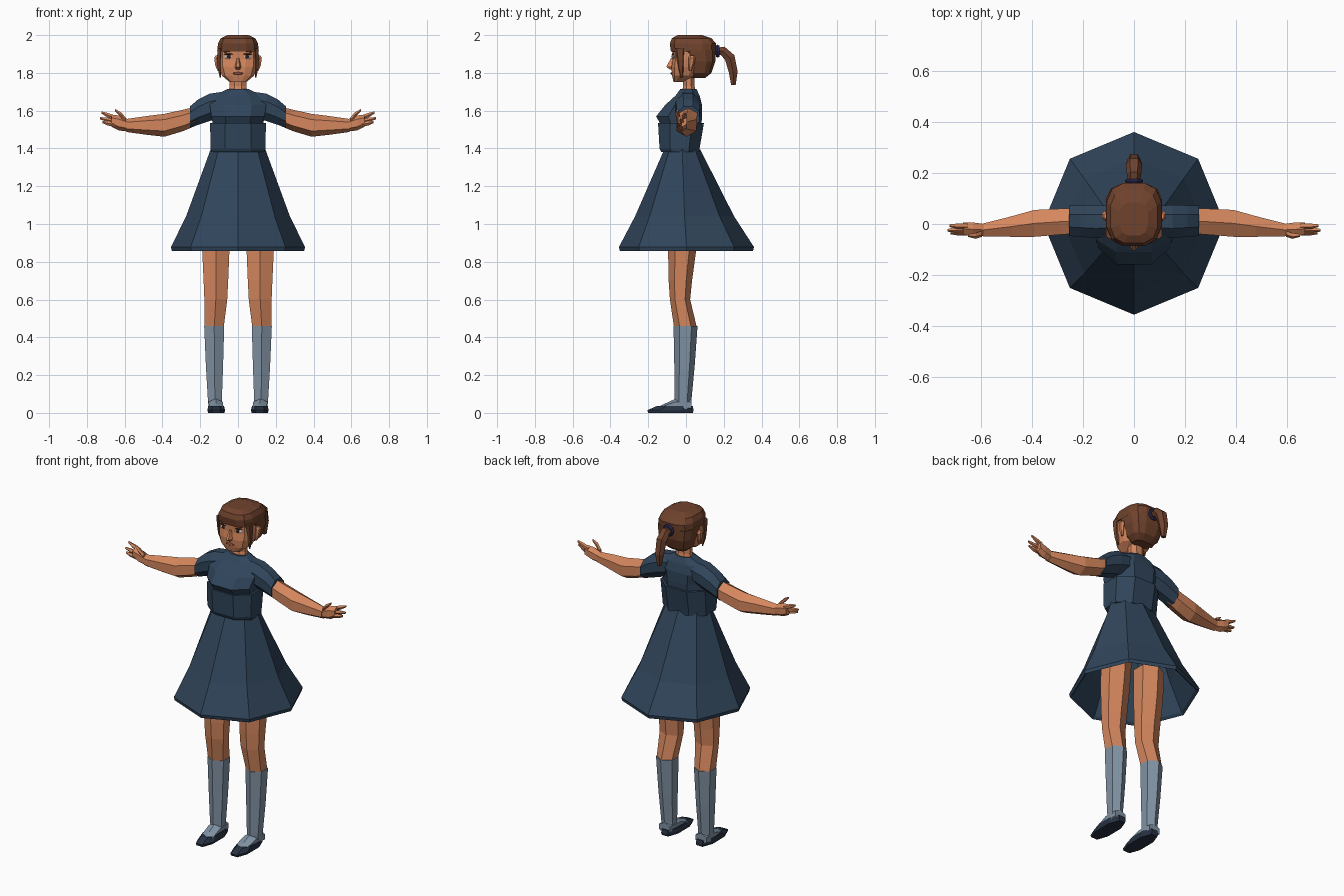
import bpy, bmesh, math
from mathutils import Vector


def material(name, rgb):
    m = bpy.data.materials.new(name)
    m.diffuse_color = (*rgb, 1)
    return m


SKIN = material("skin", (0.66, 0.24, 0.11))
NAVY = material("dress_blue", (0.03, 0.06, 0.105))
DARK = material("shoe_blue", (0.02, 0.032, 0.055))
SOCK = material("sock_grey", (0.22, 0.29, 0.37))
HAIR = material("hair_brown", (0.16, 0.055, 0.026))
WHITE = material("eye_white", (0.6, 0.6, 0.58))
BROWN = material("dark_brown", (0.03, 0.014, 0.01))
LIP = material("lip", (0.3, 0.08, 0.05))
TIE = material("tie_purple", (0.03, 0.025, 0.09))


def finish(ob, mat, mirror):
    ob.data.materials.append(mat)
    if mirror:
        ob.modifiers.new("mirror", "MIRROR")
    return ob


def loft(name, rows, n, mat, axis="z", mirror=False, p=1.0, half=True):
    """Skin n-sided rings; each row is (position on axis, a0, a1, b0, b1)."""
    ang = [2 * math.pi * (i + (0.5 if half else 0)) / n for i in range(n)]
    sp = lambda v: math.copysign(abs(v) ** p, v) if abs(v) > 1e-6 else 0
    unit = [(sp(math.cos(a)), sp(math.sin(a))) for a in ang]
    mu = max(abs(u) for u, _ in unit)
    mv = max(abs(v) for _, v in unit)
    bm = bmesh.new()
    rings = []
    for t, a0, a1, b0, b1 in rows:
        ring = []
        for u, v in unit:
            a = (a0 + a1) / 2 + u / mu * (a1 - a0) / 2
            b = (b0 + b1) / 2 + v / mv * (b1 - b0) / 2
            co = {"z": (a, b, t), "x": (t, a, b), "y": (a, t, b)}[axis]
            ring.append(bm.verts.new(co))
        rings.append(ring)
    for r, s in zip(rings, rings[1:]):
        for i in range(n):
            j = (i + 1) % n
            bm.faces.new((r[i], r[j], s[j], s[i]))
    bm.faces.new(rings[0])
    bm.faces.new(rings[-1])
    bmesh.ops.recalc_face_normals(bm, faces=bm.faces)
    me = bpy.data.meshes.new(name)
    bm.to_mesh(me)
    bm.free()
    ob = bpy.data.objects.new(name, me)
    bpy.context.collection.objects.link(ob)
    return finish(ob, mat, mirror)


def blob(name, loc, size, mat, mirror=False, tilt=0):
    """Small flattened sphere with its shape baked into the mesh."""
    bpy.ops.mesh.primitive_uv_sphere_add(segments=8, ring_count=6, radius=1)
    ob = bpy.context.object
    ob.name = name
    c, s = math.cos(tilt), math.sin(tilt)
    for v in ob.data.vertices:
        x, y, z = (v.co[i] * size[i] for i in range(3))
        v.co = Vector(loc) + Vector((x * c - z * s, y, x * s + z * c))
    return finish(ob, mat, mirror)


# Open skirt: outside down to the hem, then back up the inside
loft("skirt", [(1.395, -.145, .145, -.115, .075), (1.04, -.275, .275, -.27, .255),
               (.878, -.355, .355, -.355, .36), (.858, -.35, .35, -.35, .355),
               (.87, -.335, .335, -.335, .34), (1.04, -.262, .262, -.257, .242),
               (1.36, -.14, .14, -.11, .07)], 8, NAVY, half=False)

# Bodice: waistband, chest, sleeves
loft("waistband", [(1.38, -.142, .142, -.13, .07), (1.40, -.145, .145, -.14, .072),
                   (1.535, -.148, .148, -.148, .095)], 8, NAVY, p=.85)
loft("bodice", [(1.50, -.13, .13, -.12, .08), (1.57, -.14, .14, -.158, .085),
                (1.63, -.15, .15, -.11, .085), (1.68, -.125, .125, -.055, .072),
                (1.715, -.055, .055, -.03, .055)], 8, NAVY, p=.85)
loft("sleeve", [(.08, -.05, .07, 1.57, 1.70), (.15, -.055, .075, 1.545, 1.69),
                (.21, -.05, .073, 1.525, 1.66), (.255, -.047, .072, 1.51, 1.622)],
     8, NAVY, "x", True)

# Arms and hands
loft("arm", [(.22, -.037, .062, 1.522, 1.622), (.29, -.042, .06, 1.492, 1.605),
             (.39, -.05, .055, 1.462, 1.583), (.48, -.05, .03, 1.472, 1.572),
             (.59, -.048, .002, 1.487, 1.556)], 6, SKIN, "x", True)
loft("palm", [(.585, -.046, .0, 1.49, 1.556), (.63, -.048, .006, 1.495, 1.575),
              (.67, -.042, .006, 1.515, 1.578)], 6, SKIN, "x", True)
for i, (y, z, x1, y1, z1) in enumerate([(-.033, 1.527, .718, -.034, 1.54),
                                       (-.022, 1.542, .73, -.024, 1.56),
                                       (-.008, 1.562, .722, -.006, 1.59)]):
    r, q = .012, .006
    loft(f"finger_{i + 1}", [(.65, y - r, y + r, z - r, z + r),
                             (.69, y - r, y + r, (z + z1) / 2 - r, (z + z1) / 2 + r),
                             (x1, y1 - q, y1 + q, z1 - q, z1 + q)], 5, SKIN, "x", True)
loft("thumb", [(.595, -.05, -.025, 1.535, 1.565), (.62, -.058, -.033, 1.565, 1.592),
               (.65, -.05, -.038, 1.596, 1.608)], 5, SKIN, "x", True)

# Legs, socks and shoes
loft("leg", [(1.05, .04, .19, -.09, .07), (.87, .045, .19, -.095, .055),
             (.70, .052, .182, -.092, .032), (.60, .057, .178, -.085, .022),
             (.45, .076, .176, -.063, .058)], 6, SKIN, mirror=True)
loft("sock", [(.46, .073, .179, -.066, .061), (.25, .079, .17, -.062, .046),
              (.08, .085, .16, -.06, .03), (.02, .085, .155, -.058, .03)],
     6, SOCK, mirror=True)
loft("sock_foot", [(.03, .085, .157, .01, .075), (-.055, .08, .157, .008, .075),
                   (-.11, .078, .152, .008, .05), (-.17, .085, .143, .008, .022)],
     6, SOCK, "y", True)
loft("shoe", [(0, .072, .158, -.2, .036), (.014, .068, .162, -.205, .04),
              (.036, .074, .158, -.155, .036)], 8, DARK, mirror=True, p=.85)

# Neck and head
loft("neck", [(1.69, -.052, .052, -.025, .055), (1.73, -.044, .044, -.015, .045),
              (1.80, -.044, .044, -.02, .045)], 8, SKIN)
loft("head", [(1.752, -.045, .045, -.066, -.015), (1.785, -.085, .085, -.074, .05),
              (1.83, -.1, .1, -.077, .08), (1.87, -.104, .104, -.071, .09),
              (1.94, -.1, .1, -.074, .09)], 12, SKIN, p=.7)
loft("ear", [(1.81, .098, .108, .015, .03), (1.84, .1, .121, .012, .042),
             (1.88, .1, .126, .012, .052), (1.893, .1, .118, .02, .042)],
     6, SKIN, mirror=True)

# Face details
loft("nose", [(1.88, -.007, .007, -.079, -.05), (1.832, -.017, .017, -.104, -.05),
              (1.818, -.013, .013, -.086, -.05)], 6, SKIN, half=False)
blob("eye", (.048, -.066, 1.886), (.024, .008, .013), WHITE, True)
blob("iris", (.048, -.072, 1.886), (.010, .004, .011), BROWN, True)
blob("eyelid", (.048, -.068, 1.899), (.027, .008, .004), BROWN, True)
blob("eyebrow", (.05, -.068, 1.914), (.028, .008, .004), HAIR, True, -.12)
blob("mouth", (0, -.075, 1.797), (.028, .007, .007), LIP)

# Hair: cap with fringe, back, side locks
loft("hair_cap", [(1.912, -.11, .11, -.08, .158), (1.955, -.106, .106, -.086, .16),
                  (1.983, -.092, .092, -.075, .135), (2.0, -.055, .055, -.045, .085)],
     12, HAIR, p=.68)
loft("hair_back", [(1.772, -.055, .055, .035, .1), (1.80, -.085, .085, .01, .135),
                   (1.86, -.104, .104, .0, .155), (1.92, -.11, .11, -.04, .159)],
     12, HAIR, p=.68)
loft("side_lock", [(1.93, .082, .112, -.06, -.005), (1.87, .086, .113, -.05, -.008),
                   (1.82, .088, .109, -.042, -.012), (1.775, .09, .097, -.028, -.018)],
     5, HAIR, mirror=True)

# Ponytail swept along a path, and its tie
cu = bpy.data.curves.new("ponytail", "CURVE")
cu.dimensions = "3D"
cu.bevel_depth = 1
cu.bevel_resolution = 1
cu.use_fill_caps = True
path = [(.15, 1.913, .02), (.195, 1.916, .028), (.232, 1.88, .032),
        (.25, 1.805, .027), (.251, 1.737, .014)]
sp = cu.splines.new("POLY")
sp.points.add(len(path) - 1)
for pt, (y, z, r) in zip(sp.points, path):
    pt.co = (0, y, z, 1)
    pt.radius = r
sp.use_smooth = False
tail = bpy.data.objects.new("ponytail", cu)
bpy.context.collection.objects.link(tail)
cu.materials.append(HAIR)

bpy.ops.mesh.primitive_torus_add(major_segments=10, minor_segments=6, major_radius=.026,
                                 minor_radius=.01, location=(0, .168, 1.915),
                                 rotation=(math.pi / 2, 0, 0))
bpy.context.object.name = "hair_tie"
finish(bpy.context.object, TIE, False)
